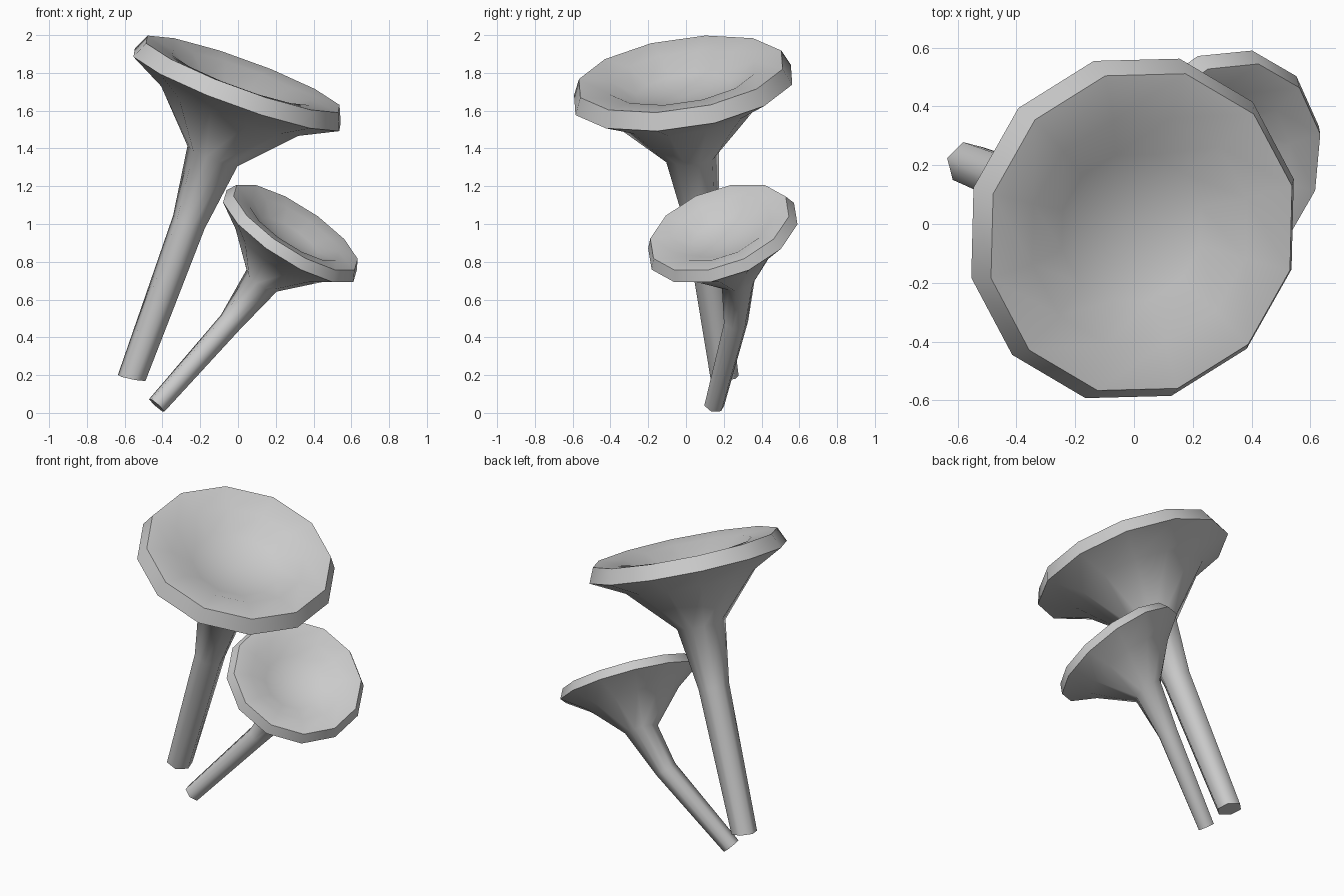
import bpy, bmesh, math
from mathutils import Vector

cube = bpy.data.objects.get("Cube")
if cube:
    bpy.data.objects.remove(cube, do_unlink=True)

SIDES = 12

mat = bpy.data.materials.new("pale grey")
mat.use_nodes = True
GREY = (0.6, 0.6, 0.6, 1)
mat.diffuse_color = GREY
mat.node_tree.nodes["Principled BSDF"].inputs["Base Color"].default_value = GREY


def ring(bm, center, normal, radius, hexagon=False):
    """Ring of points around a tilted axis; a hexagon gets its edge midpoints too."""
    turn = Vector((0, 0, 1)).rotation_difference(Vector(normal))
    verts = []
    for i in range(SIDES):
        a = math.radians(30 * i - 15)
        r = radius * math.cos(math.pi / 6) if hexagon and i % 2 else radius
        p = Vector((r * math.cos(a), r * math.sin(a), 0))
        verts.append(bm.verts.new(Vector(center) + turn @ p))
    return verts


def funnel_mushroom(name, stem, cap_center, cap_normal, cap_profile, bowl_depth):
    bm = bmesh.new()
    n = Vector(cap_normal).normalized()
    # stem, then flared underside, rim and bowl
    rings = [ring(bm, c, d, r, True) for c, d, r in stem]
    rings += [ring(bm, Vector(cap_center) + n * h, n, r) for r, h in cap_profile]
    for low, high in zip(rings, rings[1:]):
        for i in range(SIDES):
            j = (i + 1) % SIDES
            bm.faces.new((low[i], low[j], high[j], high[i]))
    bm.faces.new(list(reversed(rings[0])))
    # bowl bottom
    tip = bm.verts.new(Vector(cap_center) + n * bowl_depth)
    for i in range(SIDES):
        bm.faces.new((rings[-1][i], rings[-1][(i + 1) % SIDES], tip))
    bmesh.ops.recalc_face_normals(bm, faces=bm.faces)
    mesh = bpy.data.meshes.new(name)
    bm.to_mesh(mesh)
    bm.free()
    mesh.materials.append(mat)
    obj = bpy.data.objects.new(name, mesh)
    bpy.context.collection.objects.link(obj)
    bpy.ops.object.select_all(action="DESELECT")
    obj.select_set(True)
    bpy.context.view_layer.objects.active = obj
    bpy.ops.object.shade_smooth_by_angle(angle=math.radians(65))


# tall mushroom
tilt = (0.365, -0.15, 1)
funnel_mushroom(
    "large_mushroom",
    [((-0.563, 0.205, 0.185), (0.2, -0.1, 1), 0.077),
     ((-0.26, 0.085, 1.01), (0.37, -0.15, 1), 0.093),
     ((-0.135, 0.035, 1.36), tilt, 0.147)],
    (-0.005, -0.015, 1.71), tilt,
    [(0.4, -0.105), (0.6, 0), (0.56, 0.09), (0.4, 0.07), (0.26, -0.01)], -0.04)

# short leaning mushroom
tilt = (0.65, -0.37, 1)
funnel_mushroom(
    "small_mushroom",
    [((-0.43, 0.15, 0.04), (0.88, 0.2, 1), 0.055),
     ((-0.04, 0.265, 0.48), (0.8, 0.1, 1), 0.066),
     ((0.125, 0.28, 0.7), tilt, 0.1)],
    (0.275, 0.195, 0.935), tilt,
    [(0.28, -0.1), (0.42, 0), (0.39, 0.058), (0.28, 0.045), (0.18, -0.01)], -0.03)
